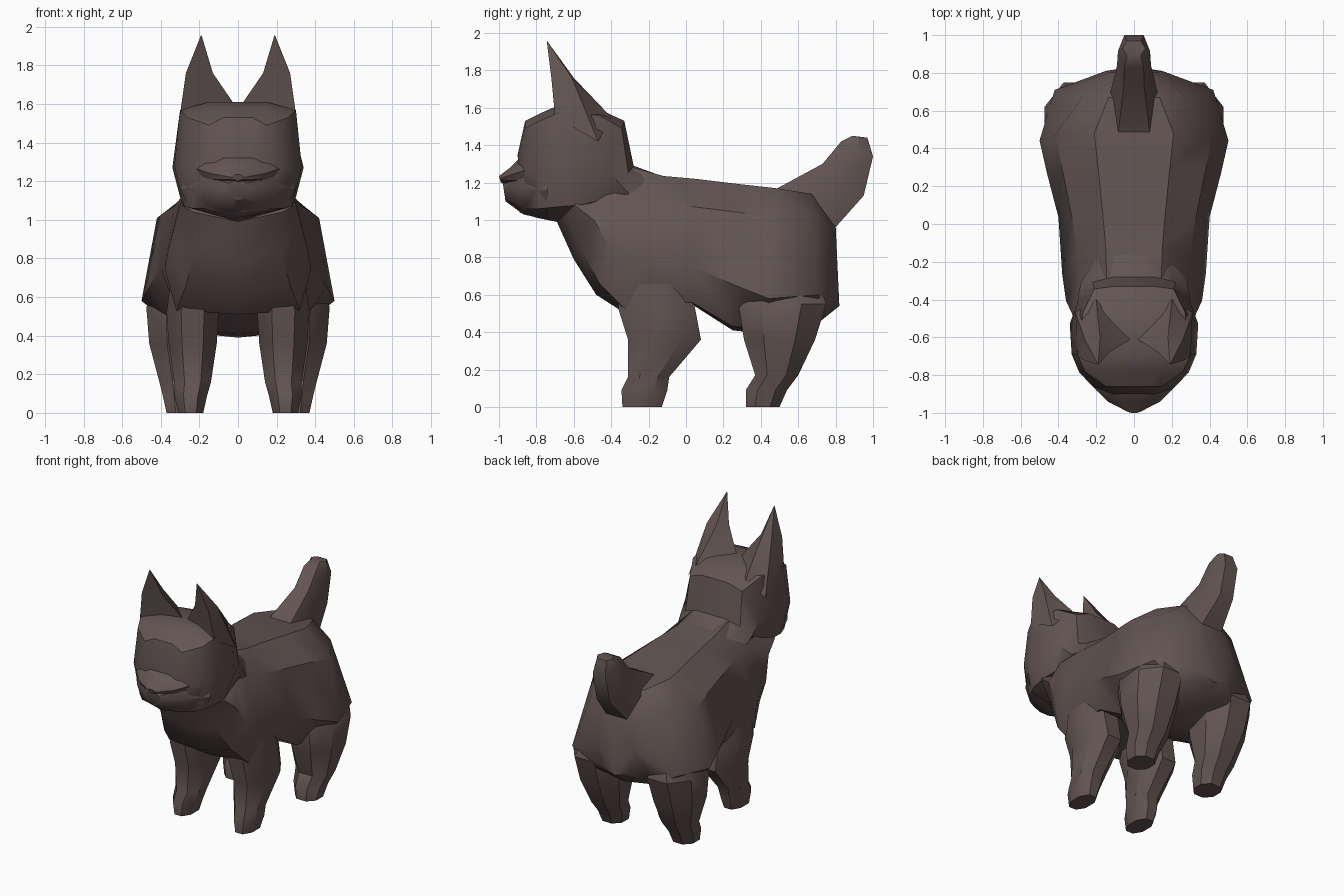
import bpy
import bmesh
import math
from mathutils import Vector

default = bpy.data.objects.get("Cube")
if default:
    bpy.data.objects.remove(default, do_unlink=True)

# One dark brown coat colour
COAT = (0.125, 0.09, 0.085, 1.0)
coat = bpy.data.materials.new("dark brown coat")
coat.use_nodes = True
coat.diffuse_color = COAT
shader = coat.node_tree.nodes["Principled BSDF"]
shader.inputs["Base Color"].default_value = COAT
shader.inputs["Roughness"].default_value = 0.8


def loft(name, rings, mirror=False):
    """Skin a list of equal closed rings, cap both ends, optionally mirror in x."""
    bm = bmesh.new()
    loops = [[bm.verts.new(point) for point in ring] for ring in rings]
    count = len(loops[0])
    for near, far in zip(loops, loops[1:]):
        for i in range(count):
            j = (i + 1) % count
            bm.faces.new((near[i], near[j], far[j], far[i]))
    bm.faces.new(loops[0])
    bm.faces.new(list(reversed(loops[-1])))
    if mirror:
        copy = bmesh.ops.duplicate(bm, geom=bm.verts[:] + bm.edges[:] + bm.faces[:])
        for item in copy["geom"]:
            if isinstance(item, bmesh.types.BMVert):
                item.co.x = -item.co.x
    bmesh.ops.remove_doubles(bm, verts=bm.verts[:], dist=0.0005)
    bmesh.ops.recalc_face_normals(bm, faces=bm.faces[:])
    mesh = bpy.data.meshes.new(name)
    bm.to_mesh(mesh)
    bm.free()
    mesh.materials.append(coat)
    obj = bpy.data.objects.new(name, mesh)
    bpy.context.collection.objects.link(obj)
    bpy.ops.object.select_all(action="DESELECT")
    obj.select_set(True)
    bpy.context.view_layer.objects.active = obj
    bpy.ops.object.shade_smooth_by_angle(angle=math.radians(36))
    return obj


def section(top, shoulder, middle, belly, bottom):
    """Symmetric upright ring; top and bottom are (y, z), the rest are (x, z)."""
    (top_y, top_z), (low_y, low_z) = top, bottom

    def place(x, z):
        share = (top_z - z) / (top_z - low_z)
        return Vector((x, top_y + (low_y - top_y) * share, z))

    half = [(shoulder[0] * 0.5, top_z), shoulder, middle, belly]
    left = [place(x, z) for x, z in half]
    right = [place(-x, z) for x, z in reversed(half)]
    return left + [place(0, low_z)] + right


def foot_ring(z, x0, x1, y0, y1):
    """Rectangle with cut corners, lying flat at height z."""
    cx, cy = (x1 - x0) * 0.28, (y1 - y0) * 0.28
    corners = [(x0 + cx, y0), (x1 - cx, y0), (x1, y0 + cy), (x1, y1 - cy),
               (x1 - cx, y1), (x0 + cx, y1), (x0, y1 - cy), (x0, y0 + cy)]
    return [Vector((x, y, z)) for x, y in corners]


def tail_ring(upper, lower, width):
    """Six-sided ring spanning two points of the side outline."""
    a, b = Vector((0, *upper)), Vector((0, *lower))
    ring = []
    for side, share in ((-.6, 0), (.6, 0), (1, .5), (.6, 1), (-.6, 1), (-1, .5)):
        ring.append(a.lerp(b, share) + Vector((side * width, 0, 0)))
    return ring


# Torso, from the neck to the rump
loft("body", [section(*ring) for ring in (
    ((-.45, 1.22), (.22, 1.15), (.3, 1.08), (.23, 1.04), (-.69, .99)),
    ((-.36, 1.26), (.28, 1.13), (.32, 1), (.22, .85), (-.6, .79)),
    ((-.28, 1.28), (.29, 1.12), (.36, .85), (.27, .66), (-.48, .6)),
    ((-.12, 1.235), (.3, 1.11), (.38, .75), (.32, .53), (-.34, .51)),
    ((.05, 1.22), (.33, 1.07), (.4, .75), (.32, .56), (.03, .55)),
    ((.3, 1.19), (.38, 1.04), (.46, .65), (.3, .43), (.25, .41)),
    ((.48, 1.17), (.42, 1.01), (.5, .58), (.3, .42), (.43, .39)),
    ((.67, 1.14), (.27, 1.03), (.42, .6), (.25, .5), (.72, .46)),
    ((.8, .97), (.12, .94), (.15, .75), (.1, .58), (.82, .54)),
)])

# Head, from the collar at the nape to the brow
loft("head", [section(*ring) for ring in (
    ((-.13, 1.235), (.2, 1.2), (.28, 1.14), (.22, 1.09), (-.45, 1.06)),
    ((-.28, 1.29), (.22, 1.25), (.29, 1.19), (.24, 1.1), (-.45, 1.05)),
    ((-.33, 1.53), (.21, 1.49), (.3, 1.27), (.27, 1.1), (-.5, 1.04)),
    ((-.46, 1.59), (.27, 1.56), (.34, 1.27), (.29, 1.08), (-.58, 1.02)),
    ((-.69, 1.61), (.3, 1.57), (.33, 1.28), (.28, 1.07), (-.69, .99)),
    ((-.78, 1.57), (.26, 1.53), (.29, 1.27), (.24, 1.06), (-.79, 1.01)),
    ((-.86, 1.53), (.15, 1.49), (.22, 1.27), (.17, 1.06), (-.86, 1.03)),
    ((-.9, 1.35), (.1, 1.33), (.14, 1.26), (.11, 1.1), (-.89, 1.04)),
)])

# Wedge muzzle closing on the jaw below it
loft("muzzle", [section(*ring) for ring in (
    ((-.8, 1.36), (.22, 1.31), (.27, 1.27), (.24, 1.22), (-.8, 1.17)),
    ((-.88, 1.34), (.17, 1.29), (.2, 1.26), (.17, 1.21), (-.88, 1.17)),
    ((-.94, 1.28), (.11, 1.26), (.14, 1.24), (.12, 1.21), (-.94, 1.18)),
    ((-1, 1.235), (.02, 1.23), (.03, 1.22), (.02, 1.21), (-.99, 1.2)),
)])
loft("jaw", [section(*ring) for ring in (
    ((-.74, 1.26), (.27, 1.24), (.3, 1.16), (.25, 1.06), (-.74, 1)),
    ((-.88, 1.24), (.18, 1.23), (.2, 1.17), (.16, 1.07), (-.87, 1.03)),
    ((-.98, 1.2), (.05, 1.19), (.06, 1.16), (.04, 1.12), (-.965, 1.1)),
)])

# Tall pointed ears, narrowing to a tiny tip
base = [(.3, -.7, 1.55), (.02, -.61, 1.6), (.2, -.4, 1.55), (.31, -.47, 1.42)]
middle = [(.27, -.72, 1.76), (.13, -.68, 1.76), (.18, -.6, 1.76), (.26, -.61, 1.76)]
centre = Vector((.19, -.745, 1.96))
tip = [centre + (Vector(point) - centre) * 0.01 for point in middle]
loft("ears", [base, middle, tip], mirror=True)

# Legs, from the sole up into the torso
loft("front_legs", [foot_ring(*ring) for ring in (
    (0, .18, .31, -.34, -.13),
    (.09, .16, .33, -.345, -.1),
    (.16, .14, .33, -.31, -.09),
    (.36, .11, .36, -.31, .08),
    (.52, .1, .37, -.36, .05),
    (.75, .14, .34, -.36, 0),
)], mirror=True)
loft("hind_legs", [foot_ring(*ring) for ring in (
    (0, .2, .37, .32, .5),
    (.09, .18, .39, .32, .54),
    (.17, .16, .41, .37, .6),
    (.36, .13, .46, .31, .69),
    (.55, .11, .475, .28, .75),
    (.75, .16, .36, .36, .68),
)], mirror=True)

# Raised blunt tail
loft("tail", [tail_ring(*ring) for ring in (
    ((.48, 1.165), (.79, .95), .14),
    ((.73, 1.3), (.95, 1.13), .09),
    ((.83, 1.42), (1, 1.34), .085),
    ((.89, 1.45), (.97, 1.44), .06),
)])
